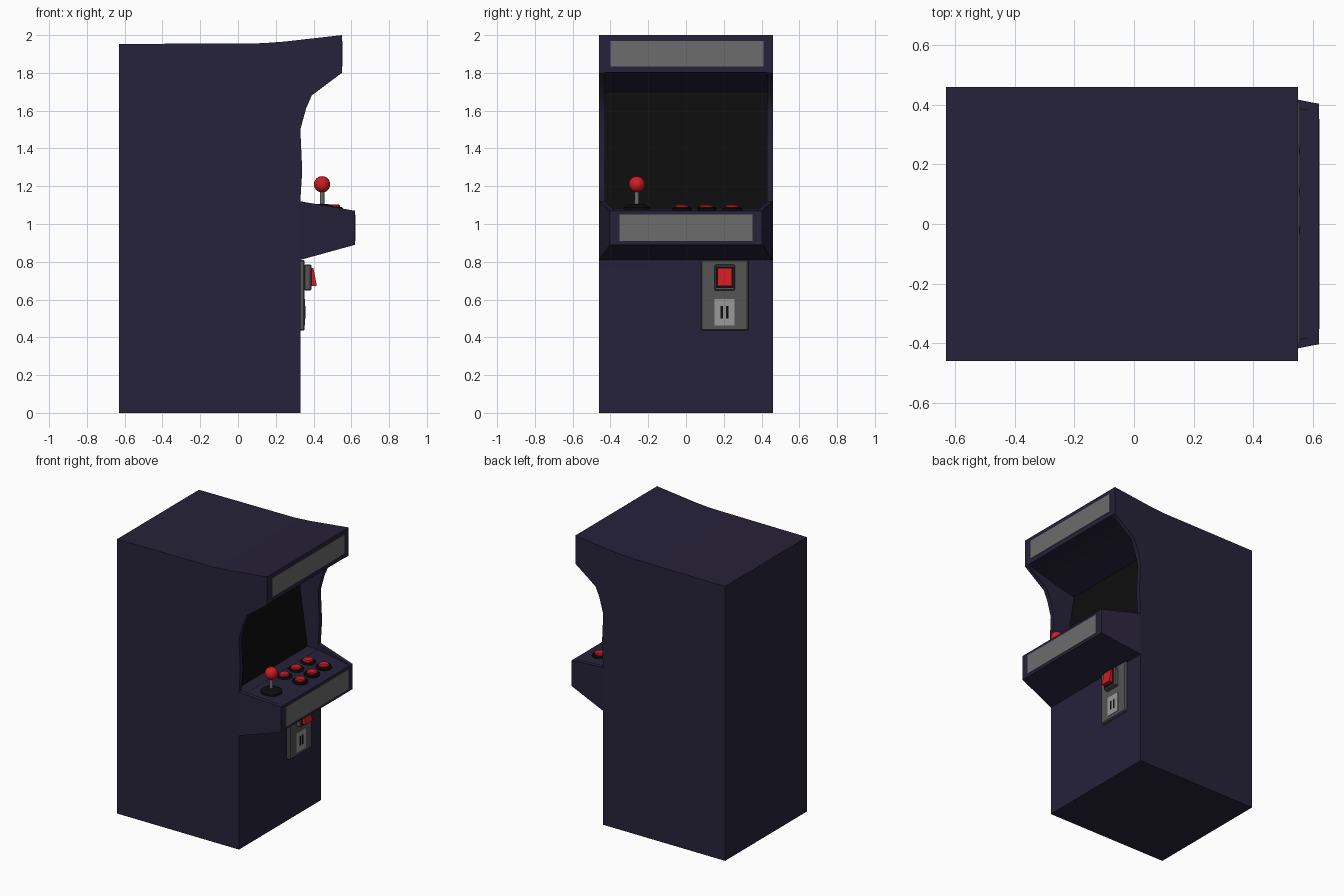
import bpy, bmesh, math
from mathutils import Vector

if "Cube" in bpy.data.objects:
    bpy.data.objects.remove(bpy.data.objects["Cube"])


def material(name, r, g, b):
    m = bpy.data.materials.new(name)
    m.diffuse_color = (r, g, b, 1)
    m.use_nodes = True
    m.node_tree.nodes["Principled BSDF"].inputs["Base Color"].default_value = m.diffuse_color
    return m


NAVY = material("navy_paint", 0.020, 0.016, 0.042)
BLACK = material("black", 0.004, 0.004, 0.004)
RED = material("red_plastic", 0.62, 0.012, 0.016)
PANEL = material("panel_grey", 0.15, 0.15, 0.15)
STEEL = material("steel_grey", 0.09, 0.09, 0.09)
LIGHT = material("light_grey", 0.32, 0.32, 0.32)


def finish(name, bm, mat):
    bmesh.ops.recalc_face_normals(bm, faces=bm.faces)
    me = bpy.data.meshes.new(name)
    bm.to_mesh(me)
    bm.free()
    ob = bpy.data.objects.new(name, me)
    bpy.context.collection.objects.link(ob)
    if mat:
        me.materials.append(mat)
    return ob


def prism(name, pts, half, mat=None, yc=0.0):
    """Extrude an (x, z) profile across y; half is a half width or a function of x."""
    h = half if callable(half) else (lambda x: half)
    bm = bmesh.new()
    a = [bm.verts.new((x, yc - h(x), z)) for x, z in pts]
    b = [bm.verts.new((x, yc + h(x), z)) for x, z in pts]
    bm.faces.new(a)
    bm.faces.new(b[::-1])
    for i in range(len(pts)):
        j = (i + 1) % len(pts)
        bm.faces.new((a[i], b[i], b[j], a[j]))
    return finish(name, bm, mat)


def box(name, x, y, z, mat, bevel=0.0):
    ob = prism(name, [(x[0], z[0]), (x[1], z[0]), (x[1], z[1]), (x[0], z[1])],
               (y[1] - y[0]) / 2, mat, (y[0] + y[1]) / 2)
    if bevel:
        m = ob.modifiers.new("bevel", 'BEVEL')
        m.width, m.segments = bevel, 1
    return ob


def smooth(ob):
    bpy.ops.object.select_all(action='DESELECT')
    ob.select_set(True)
    bpy.context.view_layer.objects.active = ob
    bpy.ops.object.shade_smooth_by_angle(angle=math.radians(35))


def lathe(name, x, y, profile, mat, steps=28):
    """Spin an (r, z) profile around a vertical axis at (x, y)."""
    bm = bmesh.new()
    vs = [bm.verts.new((x + r, y, z)) for r, z in profile]
    es = [bm.edges.new(p) for p in zip(vs, vs[1:])]
    bmesh.ops.spin(bm, geom=vs + es, cent=(x, y, 0), axis=(0, 0, 1),
                   angle=math.tau, steps=steps)
    bmesh.ops.remove_doubles(bm, verts=bm.verts, dist=0.0002)
    ob = finish(name, bm, mat)
    smooth(ob)
    return ob


def cut(ob, cutter):
    m = ob.modifiers.new("cut", 'BOOLEAN')
    m.operation, m.solver, m.object = 'DIFFERENCE', 'EXACT', cutter
    bpy.context.view_layer.objects.active = ob
    bpy.ops.object.modifier_apply(modifier=m.name)
    bpy.data.objects.remove(cutter)


# Cabinet body with the screen alcove cut out between the side walls
cabinet = prism("cabinet", [
    (-0.63, 0), (0.33, 0), (0.33, 1.12), (0.34, 1.28), (0.33, 1.50), (0.36, 1.61),
    (0.39, 1.68), (0.55, 1.80), (0.55, 2.0), (0.39, 1.982), (0.25, 1.966),
    (0.13, 1.957), (-0.63, 1.953)], 0.46, NAVY)
cut(cabinet, prism("alcove_cutter", [
    (0.24, 1.085), (0.15, 1.70), (0.32, 1.74), (0.54, 1.802), (0.8, 1.802),
    (0.8, 1.085)], 0.43))
smooth(cabinet)

# Tapered control console with a sunken deck
console = prism("control_console", [(0.33, 0.81), (0.62, 0.89), (0.62, 1.07), (0.33, 1.12)],
                lambda x: 0.46 - 0.195 * (x - 0.33), NAVY)
cut(console, prism("deck_cutter", [(0.30, 1.0855), (0.66, 1.068), (0.66, 1.3), (0.30, 1.3)],
                   lambda x: 0.43 - 0.195 * (x - 0.33)))

# Screen and grey panels
prism("screen", [(0.24, 1.085), (0.246, 1.085), (0.156, 1.70), (0.15, 1.70)], 0.43, BLACK)
box("marquee_panel", (0.54, 0.553), (-0.40, 0.41), (1.835, 1.97), PANEL)
box("console_panel", (0.61, 0.623), (-0.352, 0.352), (0.91, 1.05), PANEL)

# Joystick
JX, JY = 0.445, -0.26
lathe("joystick_base", JX, JY, [(0, 1.07), (0.07, 1.07), (0.07, 1.088), (0.05, 1.10),
                                (0.025, 1.107), (0, 1.107)], BLACK)
lathe("joystick_shaft", JX, JY, [(0, 1.09), (0.012, 1.09), (0.012, 1.19), (0, 1.19)], PANEL, 16)
ball = [(0.043 * math.sin(math.pi * i / 16), 1.21 - 0.043 * math.cos(math.pi * i / 16))
        for i in range(17)]
lathe("joystick_ball", JX, JY, ball, RED)

# Two rows of three buttons
for row, bx in enumerate((0.38, 0.505)):
    for col, by in enumerate((-0.022, 0.11, 0.245)):
        tag = f"_{row + 1}_{col + 1}"
        lathe("button_rim" + tag, bx, by, [(0, 1.06), (0.052, 1.06), (0.052, 1.083),
                                           (0.044, 1.089), (0, 1.089)], BLACK)
        lathe("button_cap" + tag, bx, by, [(0, 1.08), (0.035, 1.08), (0.035, 1.097),
                                           (0.029, 1.103), (0, 1.103)], RED)

# Coin door: plate, red return button in its housing, slot plate
box("coin_plate", (0.325, 0.353), (0.08, 0.33), (0.435, 0.81), STEEL, 0.006)
box("button_housing", (0.35, 0.388), (0.15, 0.26), (0.648, 0.785), STEEL, 0.006)
box("button_recess", (0.37, 0.390), (0.159, 0.251), (0.66, 0.776), BLACK)
prism("coin_button", [(0.37, 0.672), (0.417, 0.672), (0.400, 0.766), (0.37, 0.766)],
      0.038, RED, 0.205)
box("slot_plate", (0.35, 0.356), (0.152, 0.256), (0.462, 0.602), LIGHT)
for i, sy in enumerate((0.189, 0.219)):
    box(f"coin_slot_{i + 1}", (0.35, 0.358), (sy - 0.007, sy + 0.007), (0.50, 0.565), BLACK)
